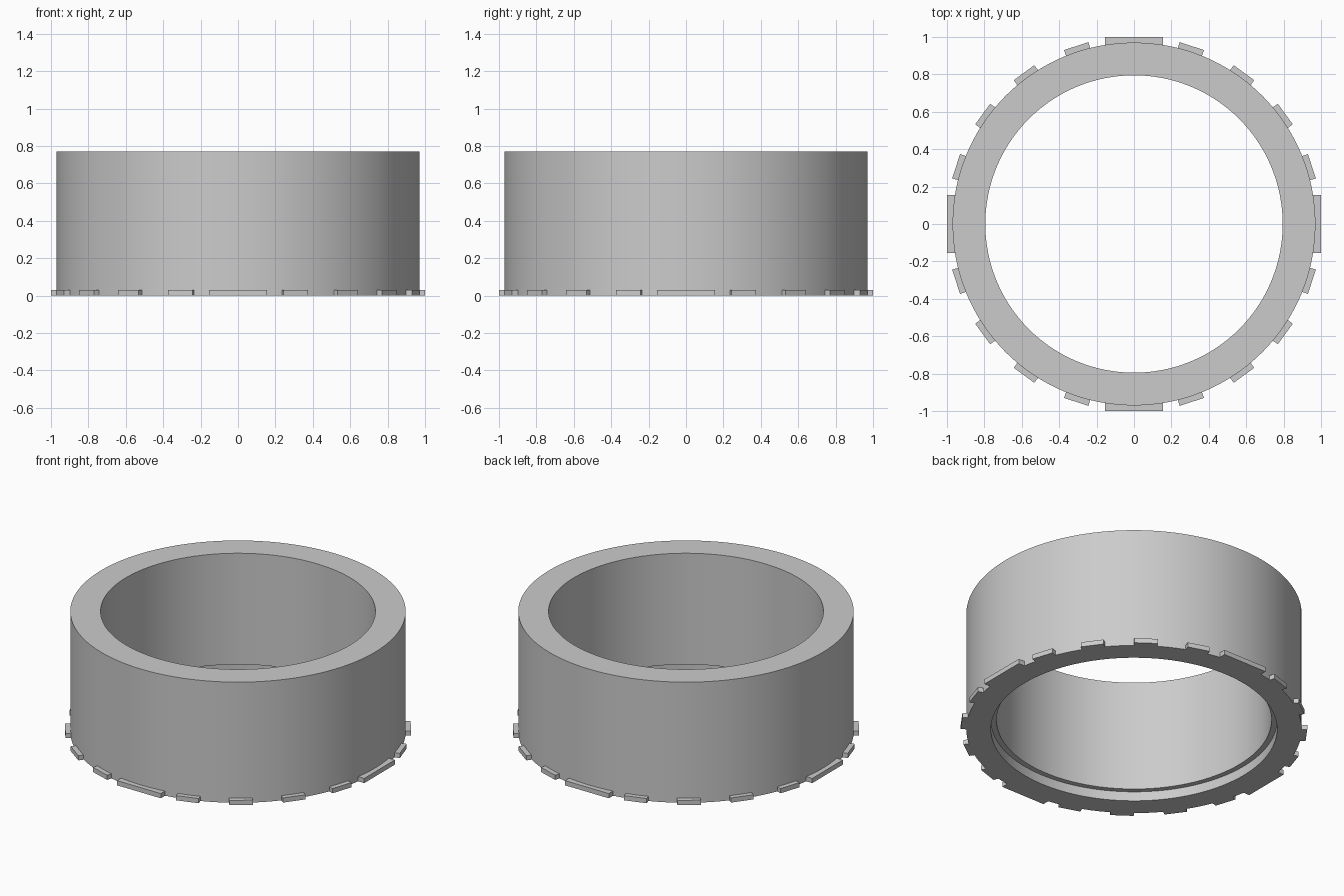
import bpy, bmesh
from math import cos, sin, pi, radians
from mathutils import Matrix

if "Cube" in bpy.data.objects:
    bpy.data.objects.remove(bpy.data.objects["Cube"])

SEGS = 128
TAB_HEIGHT = 0.03


def finish(name, bm):
    bmesh.ops.recalc_face_normals(bm, faces=bm.faces[:])
    mesh = bpy.data.meshes.new(name)
    bm.to_mesh(mesh)
    bm.free()
    obj = bpy.data.objects.new(name, mesh)
    bpy.context.collection.objects.link(obj)
    return obj


# Ring body: lathed wall profile (radius, z) with a stepped recess underneath
profile = [(0.97, 0), (0.97, 0.77), (0.795, 0.77),
           (0.795, 0.06), (0.828, 0.06), (0.828, 0)]
bm = bmesh.new()
rings = [[bm.verts.new((r * cos(2 * pi * i / SEGS), r * sin(2 * pi * i / SEGS), z))
          for i in range(SEGS)] for r, z in profile]
for k, a in enumerate(rings):
    b = rings[(k + 1) % len(rings)]
    for i in range(SEGS):
        j = (i + 1) % SEGS
        bm.faces.new((a[i], a[j], b[j], b[i]))
body = finish("ring_body", bm)
bpy.context.view_layer.objects.active = body
body.select_set(True)
bpy.ops.object.shade_smooth_by_angle(angle=radians(30))

# Grip tabs: one every 18 degrees, wider ones at the four quarters
INNER, OUTER = 0.95, 1.0
for n in range(20):
    wide = n % 5 == 0
    width = 0.31 if wide else 0.136
    bm = bmesh.new()
    matrix = (Matrix.Rotation(radians(18 * n), 4, 'Z')
              @ Matrix.Translation(((INNER + OUTER) / 2, 0, TAB_HEIGHT / 2))
              @ Matrix.Diagonal((OUTER - INNER, width, TAB_HEIGHT, 1)))
    bmesh.ops.create_cube(bm, size=1, matrix=matrix)
    finish(f"{'wide' if wide else 'small'}_tab_{n:02d}", bm)
